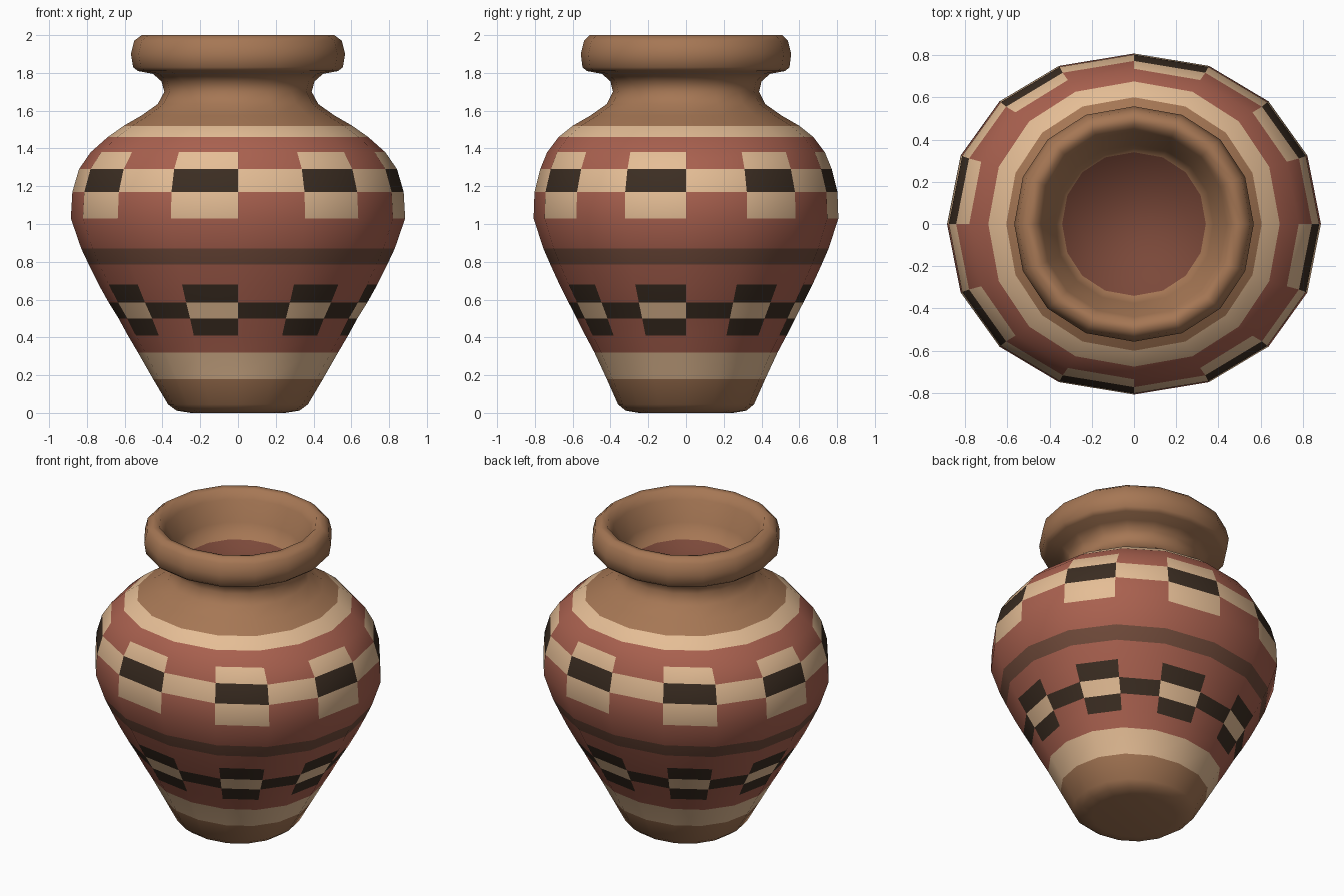
import bpy, bmesh, math

if "Cube" in bpy.data.objects:
    bpy.data.objects.remove(bpy.data.objects["Cube"])

SIDES = 16


def material(name, r, g, b):
    m = bpy.data.materials.new(name)
    m.diffuse_color = [(c / 255) ** 2.2 for c in (r, g, b)] + [1]
    m.use_nodes = True
    m.node_tree.nodes["Principled BSDF"].inputs["Base Color"].default_value = m.diffuse_color
    return m


COLOURS = {
    "brown": material("brown_clay", 164, 118, 85),
    "tan": material("tan_glaze", 228, 188, 148),
    "red": material("red_clay", 168, 97, 80),
    "black": material("black_glaze", 62, 49, 39),
    "stripe": material("dark_stripe", 112, 76, 61),
    "inside": material("inner_clay", 122, 74, 60),
}
NAMES = list(COLOURS)

# Rings from the foot up: x radius, y radius, height, colour of the band above
# (a pair of colours alternates around the pot)
OUTER = [
    (.25, .25, .0, "brown"), (.325, .32, .012, "brown"), (.37, .36, .045, "brown"),
    (.45, .42, .18, "tan"), (.53, .485, .32, "red"),
    (.583, .533, .41, ("red", "black")), (.632, .578, .50, ("black", "tan")),
    (.685, .622, .585, ("red", "black")), (.738, .67, .68, "red"),
    (.79, .718, .785, "stripe"), (.83, .755, .87, "red"),
    (.885, .807, 1.03, ("red", "tan")), (.877, .802, 1.17, ("tan", "black")),
    (.842, .772, 1.29, ("red", "tan")), (.78, .735, 1.38, "red"),
    (.69, .675, 1.46, "tan"), (.605, .60, 1.52, "brown"),
    (.51, .505, 1.575, "brown"), (.425, .42, 1.635, "brown"),
    (.39, .387, 1.70, "brown"), (.405, .40, 1.755, "brown"),
    (.45, .445, 1.795, "brown"), (.53, .525, 1.81, "brown"),
    (.555, .548, 1.83, "brown"), (.567, .557, 1.90, "brown"),
    (.55, .54, 1.97, "brown"), (.51, .51, 2.0, "brown"),
]
# Mouth, from the lip down to the closed throat
INNER = [
    (.47, .47, 1.995, "brown"), (.44, .44, 1.94, "brown"),
    (.375, .375, 1.82, "brown"), (.34, .34, 1.72, "inside"),
]


def squash(v, p):
    return math.copysign(abs(v) ** p, v) if abs(v) > 1e-6 else 0


def ring(bm, rx, ry, z):
    # the rings are slightly squared
    p = .95
    out = []
    for i in range(SIDES):
        a = 2 * math.pi * i / SIDES
        out.append(bm.verts.new((rx * squash(math.sin(a), p),
                                 -ry * squash(math.cos(a), p), z)))
    return out


# Pot body with painted bands
bm = bmesh.new()
profile = OUTER + INNER
rings = [ring(bm, *p[:3]) for p in profile]
for k in range(len(rings) - 1):
    colour = profile[k][3]
    for i in range(SIDES):
        j = (i + 1) % SIDES
        f = bm.faces.new((rings[k][i], rings[k][j], rings[k + 1][j], rings[k + 1][i]))
        f.material_index = NAMES.index(colour if isinstance(colour, str) else colour[i % 2])

# Underside and throat disc
bm.faces.new(rings[0][::-1]).material_index = NAMES.index("brown")
bm.faces.new(rings[-1]).material_index = NAMES.index("inside")
for f in bm.faces:
    f.smooth = True

mesh = bpy.data.meshes.new("painted_pot")
bm.to_mesh(mesh)
bm.free()
for m in COLOURS.values():
    mesh.materials.append(m)
pot = bpy.data.objects.new("painted_pot", mesh)
bpy.context.collection.objects.link(pot)
